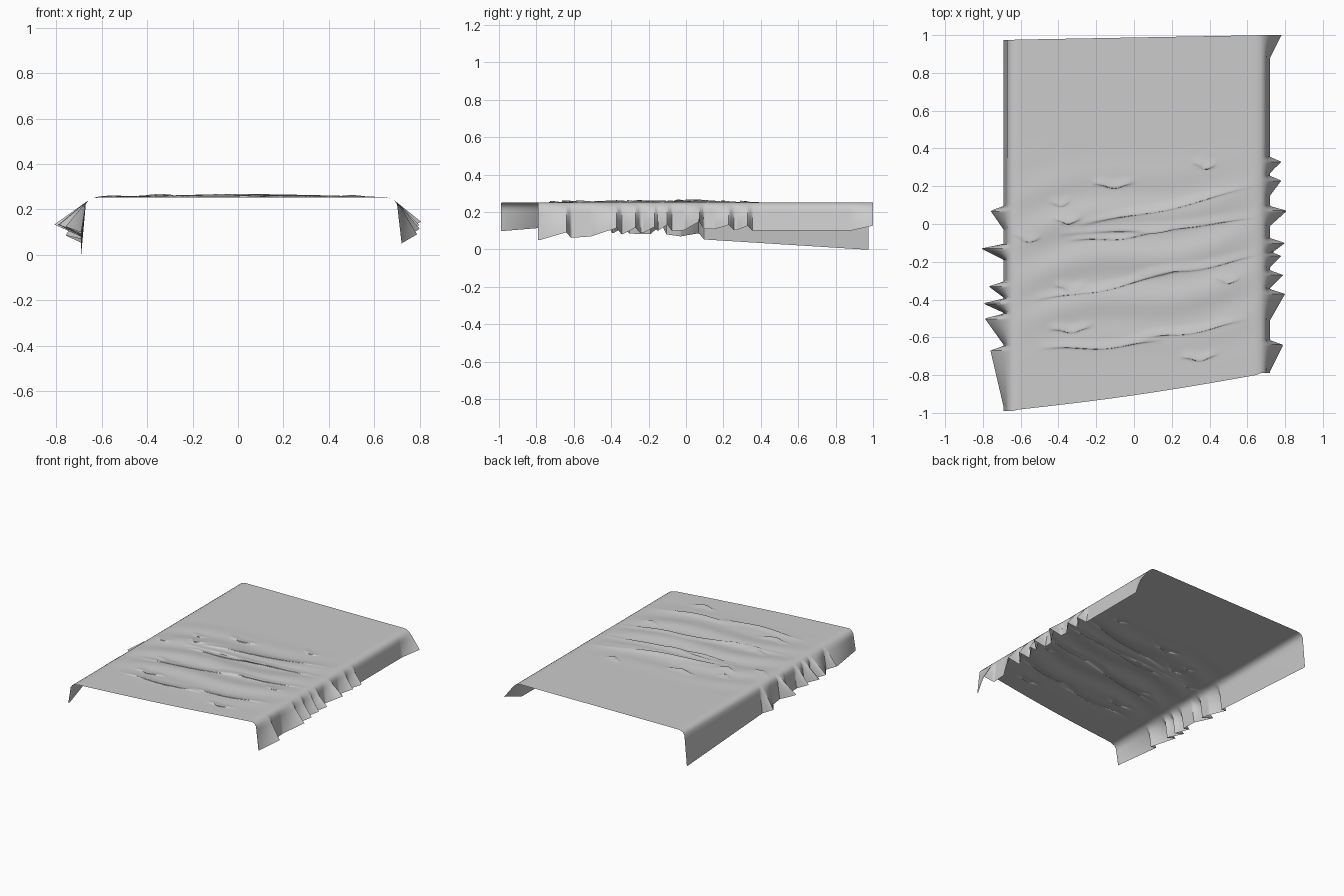
import bpy
import math

cube = bpy.data.objects.get("Cube")
if cube:
    bpy.data.objects.remove(cube, do_unlink=True)

ROWS, COLUMNS, FLAP_STEPS = 320, 64, 6
TOP = 0.252


def lerp(a, b, t):
    return a + (b - a) * t


def sample(points, value):
    """Piecewise linear lookup through a few (position, height) points."""
    if value <= points[0][0]:
        return points[0][1]
    for (p, a), (q, b) in zip(points, points[1:]):
        if value <= q:
            return lerp(a, b, (value - p) / (q - p))
    return points[-1][1]


# Crumple folds on the top of the sheet: start x, start y, end x, end y
FOLDS = [
    (-.4, -.05, .75, .05), (-.3, 0, .65, .21), (-.35, -.08, .2, -.02), (-.63, -.05, -.5, -.08),
    (0, -.27, .7, -.15), (-.55, -.4, .2, -.25), (-.42, -.32, -.25, -.33), (-.5, -.65, .15, -.61),
    (0, -.6, .6, -.5), (-.45, -.55, -.22, -.54), (.25, -.7, .44, -.69), (.43, -.28, .56, -.29),
    (.32, .33, .43, .31), (-.44, .12, -.34, .12), (-.22, .22, 0, .22), (-.42, .03, -.28, .03),
]

# Pleats of the hanging flaps: y of the peak, taper length, outward push
RIGHT_PLEATS = [(.07, .1, .07), (-.13, .06, .12), (-.33, .06, .08),
                (-.42, .05, .11), (-.5, .14, .1), (-.67, .3, .07)]
LEFT_PLEATS = [(1, .12, .06), (.33, .06, .06), (.23, .08, .06), (.07, .08, .09),
               (-.1, .06, .08), (-.17, .06, .06), (-.27, .07, .07),
               (-.37, .14, .08), (-.64, .14, .07)]
# Height of the hem along y
RIGHT_HEM = [(-1, .1), (-.1, .08), (.07, .055), (.95, 0)]
LEFT_HEM = [(-.79, .05), (-.5, .07), (-.2, .09), (.1, .11), (.33, .1), (1, .1)]


def pleat_push(pleats, y):
    """Outward push of the hem: abrupt behind each peak, tapering in front."""
    push = 0
    for peak, taper, out in pleats:
        d = y - peak
        f = 1 - d / .025 if d > 0 else 1 + d / taper
        push = max(push, out * max(f, 0))
    return push


def edge_y(x, v):
    """Outline of the sheet: slanted front edge, nearly square back edge."""
    t = min(max((x + .68) / 1.38, 0), 1)
    front = lerp(-.99, -.79, t) - .015 * math.sin(math.pi * t)
    return lerp(front, lerp(.975, 1, t), v)


def top_point(x, v):
    """Top surface with gentle waves and overhanging folds."""
    y = edge_y(x, v)
    across = max(0, 1 - (x / .68) ** 4)
    crumple = math.exp(-((y + .17) / .42) ** 4)
    z = TOP + .005 * across * crumple * (1 + math.sin(y * 27 - x * 5 + math.sin(x * 6)))
    shift = 0
    for x0, y0, x1, y1 in FOLDS:
        t = (x - x0) / (x1 - x0)
        if 0 < t < 1:
            line = lerp(y0, y1, t) + .008 * math.sin(t * 9)
            bump = math.sin(math.pi * t) ** .6 * math.exp(-((y - line) / .016) ** 2)
            z += .008 * bump * across
            shift -= .022 * bump
    return (x, y + shift, z)


def flap_points(side, v):
    """Rounded shoulder and straight hanging flap, from inside to hem."""
    bend, base = (.70, .72) if side > 0 else (.67, .69)
    pleats, hem = (LEFT_PLEATS, LEFT_HEM) if side > 0 else (RIGHT_PLEATS, RIGHT_HEM)
    y = edge_y(side * bend, v)
    push = pleat_push(pleats, y)
    hem_x, hem_z = base + push, sample(hem, y) + .45 * push
    pts = [(bend - .03, TOP - .003), (bend - .012, TOP - .012), (bend + push * .12, TOP - .03)]
    sx, sz = pts[-1]
    for i in range(1, FLAP_STEPS + 1):
        t = i / FLAP_STEPS
        pts.append((lerp(sx, hem_x, t), lerp(sz, hem_z, t)))
    return [(side * x, y, z) for x, z in pts]


# Sheet: one grid, from the hem at -x over the top to the hem at +x
verts, faces = [], []
for r in range(ROWS + 1):
    v = r / ROWS
    row = flap_points(-1, v)[::-1]
    row += [top_point(lerp(-.615, .645, c / COLUMNS), v) for c in range(COLUMNS + 1)]
    row += flap_points(1, v)
    verts += row
width = len(row)
for r in range(ROWS):
    for c in range(width - 1):
        a = r * width + c
        faces.append((a, a + 1, a + width + 1, a + width))

mesh = bpy.data.meshes.new("draped_sheet")
mesh.from_pydata(verts, [], faces)
mesh.update()
sheet = bpy.data.objects.new("draped_sheet", mesh)
bpy.context.collection.objects.link(sheet)

# Plain grey cloth
cloth = bpy.data.materials.new("grey_cloth")
cloth.use_nodes = True
colour = (.6, .6, .6, 1)
cloth.diffuse_color = colour
cloth.node_tree.nodes["Principled BSDF"].inputs["Base Color"].default_value = colour
mesh.materials.append(cloth)

bpy.context.view_layer.objects.active = sheet
sheet.select_set(True)
bpy.ops.object.shade_smooth_by_angle(angle=math.radians(40))
